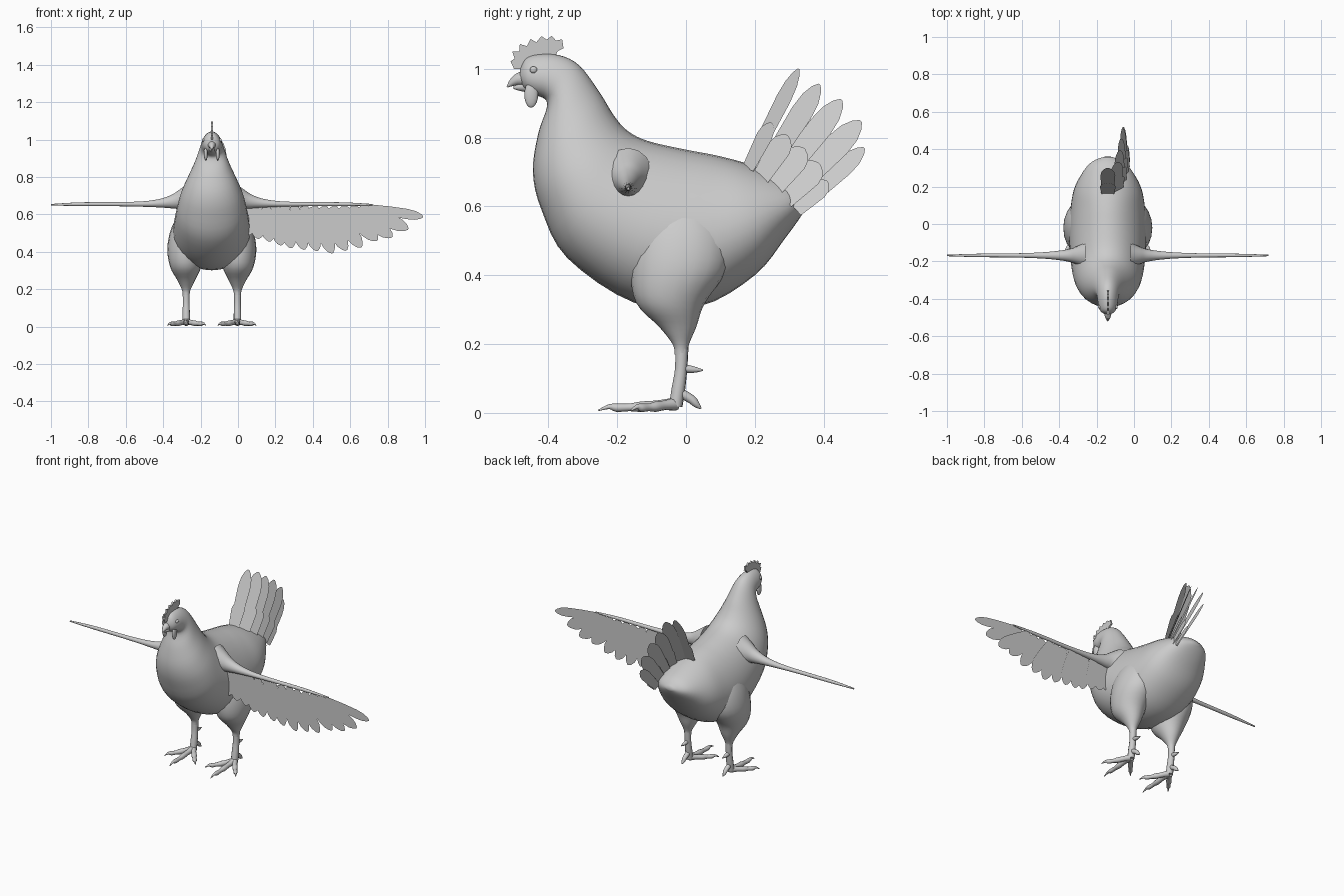
import bpy, bmesh, math
from mathutils import Vector

if "Cube" in bpy.data.objects:
    bpy.data.objects.remove(bpy.data.objects["Cube"])

CENTRE = -0.14  # the bird's own plane of symmetry
grey = bpy.data.materials.new("light_grey")
grey.use_nodes = True
grey.diffuse_color = (0.6, 0.6, 0.6, 1)
grey.node_tree.nodes["Principled BSDF"].inputs["Base Color"].default_value = (0.6, 0.6, 0.6, 1)


def finish(bm, name, mirror=False, smooth=True):
    bmesh.ops.recalc_face_normals(bm, faces=bm.faces)
    mesh = bpy.data.meshes.new(name)
    bm.to_mesh(mesh)
    bm.free()
    mesh.materials.append(grey)
    ob = bpy.data.objects.new(name, mesh)
    ob.location.x = CENTRE
    bpy.context.collection.objects.link(ob)
    if mirror:
        ob.modifiers.new("Mirror", "MIRROR")
    if smooth:
        bpy.ops.object.select_all(action="DESELECT")
        ob.select_set(True)
        bpy.context.view_layer.objects.active = ob
        bpy.ops.object.shade_smooth_by_angle(angle=math.radians(50))
    return ob


def catmull(rows, steps):
    """Smooth interpolation through rows of numbers."""
    ext = [rows[0]] + list(rows) + [rows[-1]]
    out = []
    for i in range(len(rows) - 1):
        a, b, c, d = ext[i:i + 4]
        for s in range(steps):
            t = s / steps
            out.append([0.5 * (2 * q + (r - p) * t + (2 * p - 5 * q + 4 * r - w) * t * t
                               + (3 * q - p - 3 * r + w) * t ** 3)
                        for p, q, r, w in zip(a, b, c, d)])
    return out + [list(rows[-1])]


def loft(bm, rings, sides=16, egg=0.0):
    """Skin a list of (centre, across, up) ellipses and cap the ends."""
    loops = []
    for centre, across, up in rings:
        loop = []
        for k in range(sides):
            a = math.tau * k / sides
            x = math.sin(a) * (1 - egg * math.cos(a))
            loop.append(bm.verts.new(centre + across * x + up * math.cos(a)))
        loops.append(loop)
    for lo, hi in zip(loops, loops[1:]):
        for k in range(sides):
            n = (k + 1) % sides
            bm.faces.new((lo[k], lo[n], hi[n], hi[k]))
    bm.faces.new(loops[0])
    bm.faces.new(loops[-1])


def tube(bm, rows, steps=3, sides=10):
    """Round tapering tube through rows of x, y, z, radius."""
    pts = catmull(rows, steps)
    rings = []
    for i, p in enumerate(pts):
        d = Vector(pts[min(i + 1, len(pts) - 1)][:3]) - Vector(pts[max(i - 1, 0)][:3])
        side = d.orthogonal() if abs(d.z) > 0.9 * d.length else d.cross(Vector((0, 0, 1)))
        side.normalize()
        up = side.cross(d).normalized()
        rings.append((Vector(p[:3]), side * p[3], up * p[3]))
    loft(bm, rings, sides)


def ball(bm, centre, size):
    geom = bmesh.ops.create_uvsphere(bm, u_segments=16, v_segments=10, radius=1)
    bmesh.ops.scale(bm, vec=size, verts=geom["verts"])
    bmesh.ops.translate(bm, vec=centre, verts=geom["verts"])


def feather(bm, root, tip, across, width, root_width=0.6):
    """Flat leaf-shaped blade from root to tip."""
    root, tip = Vector(root), Vector(tip)
    across = Vector(across).normalized() * width / 2
    outline = [(0, root_width), (0.4, 0.9), (0.7, 1), (0.85, 0.85), (0.95, 0.5), (1, 0.12)]
    edge = [root.lerp(tip, t) + across * w for t, w in outline]
    edge += [root.lerp(tip, t) - across * w for t, w in reversed(outline)]
    bm.faces.new([bm.verts.new(p) for p in edge])


# Body, neck and head: top y, z / bottom y, z / half width
stations = [
    (-0.482, 1.0, -0.482, 0.965, 0.016), (-0.465, 1.03, -0.468, 0.94, 0.038),
    (-0.43, 1.042, -0.442, 0.925, 0.05), (-0.37, 1.04, -0.41, 0.912, 0.056),
    (-0.31, 1.01, -0.405, 0.885, 0.066), (-0.25, 0.93, -0.43, 0.81, 0.095),
    (-0.21, 0.865, -0.445, 0.7, 0.135), (-0.17, 0.82, -0.42, 0.59, 0.168),
    (-0.11, 0.79, -0.345, 0.45, 0.19), (0, 0.765, -0.15, 0.32, 0.205),
    (0.08, 0.75, 0.04, 0.31, 0.2), (0.16, 0.73, 0.2, 0.4, 0.18),
    (0.25, 0.7, 0.29, 0.51, 0.135), (0.32, 0.67, 0.34, 0.58, 0.085),
    (0.358, 0.635, 0.36, 0.615, 0.02)]
bm = bmesh.new()
rings = []
for ty, tz, by, bz, w in catmull(stations, 4):
    top, bottom = Vector((0, ty, tz)), Vector((0, by, bz))
    rings.append(((top + bottom) / 2, Vector((w, 0, 0)), (top - bottom) / 2))
loft(bm, rings, 32, egg=0.14)
finish(bm, "body")

# Thighs: z, y, y radius, x, x radius
bm = bmesh.new()
thigh = [(0.17, -0.014, 0.019, 0.137, 0.018), (0.2, -0.015, 0.024, 0.137, 0.024),
         (0.25, -0.024, 0.054, 0.137, 0.048), (0.32, -0.045, 0.1, 0.14, 0.083),
         (0.42, -0.02, 0.14, 0.14, 0.098), (0.53, -0.01, 0.13, 0.13, 0.085),
         (0.64, -0.01, 0.07, 0.11, 0.045)]
loft(bm, [(Vector((x, y, z)), Vector((rx, 0, 0)), Vector((0, ry, 0)))
          for z, y, ry, x, rx in catmull(thigh, 4)], 20)
finish(bm, "thighs", mirror=True)

# Shanks, spurs and toes
bm = bmesh.new()
tube(bm, [(0.137, -0.012, 0.2, 0.02), (0.137, -0.014, 0.13, 0.018),
          (0.137, -0.022, 0.07, 0.02), (0.137, -0.03, 0.02, 0.02)])
tube(bm, [(0.137, -0.01, 0.13, 0.012), (0.137, 0.02, 0.126, 0.01), (0.137, 0.05, 0.124, 0.002)])
tube(bm, [(0.137, -0.02, 0.06, 0.014), (0.137, 0.015, 0.04, 0.013),
          (0.137, 0.03, 0.025, 0.01), (0.137, 0.044, 0.012, 0.002)])
for dx, dy in ((0, -0.225), (0.1, -0.13), (-0.105, -0.13)):
    def along(t, z, r):
        return (0.137 + dx * t, -0.03 + dy * t, z, r)
    tube(bm, [along(0, 0.026, 0.019), along(0.25, 0.022, 0.014), along(0.45, 0.018, 0.015),
              along(0.6, 0.016, 0.011), along(0.76, 0.015, 0.012), along(0.86, 0.018, 0.007),
              along(1, 0.007, 0.002)])
finish(bm, "legs_and_feet", mirror=True)

# Wing arms: x, z, z radius, y radius
bm = bmesh.new()
arm = [(0.12, 0.68, 0.09, 0.075), (0.17, 0.68, 0.055, 0.047), (0.21, 0.67, 0.038, 0.034),
       (0.27, 0.661, 0.024, 0.024), (0.36, 0.656, 0.015, 0.016), (0.5, 0.655, 0.011, 0.011),
       (0.7, 0.655, 0.01, 0.009), (0.86, 0.652, 0.004, 0.004)]
loft(bm, [(Vector((x, -0.168, z)), Vector((0, ry, 0)), Vector((0, 0, rz)))
          for x, z, rz, ry in catmull(arm, 4)], 16)
finish(bm, "wing_arms", mirror=True)

# Left wing feathers, fanning from hanging to outstretched
tips = [(0.06, 0.49), (0.11, 0.47), (0.17, 0.455), (0.23, 0.435), (0.285, 0.42), (0.355, 0.412),
        (0.425, 0.405), (0.505, 0.393), (0.58, 0.408), (0.66, 0.425), (0.745, 0.462),
        (0.825, 0.48), (0.91, 0.522), (0.99, 0.587)]
bm = bmesh.new()
for i, (x, z) in enumerate(tips):
    t = i / (len(tips) - 1)
    y = -0.168 + 0.003 * (i % 3 - 1)
    root = Vector((0.05 + 0.65 * t - CENTRE, y, 0.65 - 0.012 * t))
    tip = Vector((x - CENTRE, y, z))
    d = tip - root
    feather(bm, root, tip, (d.z, 0, -d.x), 0.075 if t < 1 else 0.055)
finish(bm, "left_wing_feathers", smooth=False)

# Tail: one upright feather across the middle, the rest fanned down the left side
quills = [((0.0, 0.16, 0.71), (0.0, 0.3, 1.012)), ((0.05, 0.18, 0.71), (0.045, 0.328, 1.0)),
          ((0.075, 0.215, 0.68), (0.055, 0.388, 0.955)), ((0.09, 0.25, 0.65), (0.065, 0.452, 0.91)),
          ((0.1, 0.285, 0.62), (0.075, 0.508, 0.848)), ((0.105, 0.32, 0.59), (0.08, 0.518, 0.77))]
long_bm, short_bm = bmesh.new(), bmesh.new()
for i, (root, tip) in enumerate(quills):
    root, tip = Vector(root), Vector(tip)
    d = tip - root
    across = Vector((1, 0, 0)) if i == 0 else Vector((0.5 / i, d.z, -d.y))
    feather(long_bm, root, tip, across, 0.08 if i < 5 else 0.06, 0.7)
    shift = Vector((0.006, 0, 0)) if i else Vector((0, -0.006, 0))
    feather(short_bm, root + shift, root.lerp(tip, 0.46) + shift, across, 0.085 if i < 5 else 0.06, 0.75)
finish(long_bm, "tail_feathers", smooth=False)
finish(short_bm, "tail_coverts", smooth=False)

# Comb: serrated upright plate
comb = [(-0.5, 1.0), (-0.51, 1.022), (-0.498, 1.03), (-0.505, 1.05), (-0.485, 1.05),
        (-0.483, 1.072), (-0.462, 1.066), (-0.452, 1.087), (-0.435, 1.077), (-0.42, 1.095),
        (-0.405, 1.085), (-0.39, 1.096), (-0.378, 1.082), (-0.36, 1.086), (-0.356, 1.06),
        (-0.372, 1.052), (-0.385, 1.03), (-0.43, 1.02), (-0.475, 1.0)]
bm = bmesh.new()
plate = bm.faces.new([bm.verts.new((-0.005, y, z)) for y, z in comb])
ext = bmesh.ops.extrude_face_region(bm, geom=[plate], use_keep_orig=True)
bmesh.ops.translate(bm, vec=(0.01, 0, 0), verts=[v for v in ext["geom"] if isinstance(v, bmesh.types.BMVert)])
finish(bm, "comb")

# Beak: upper hook and lower jaw
bm = bmesh.new()
tube(bm, [(0, -0.455, 0.972, 0.026), (0, -0.485, 0.97, 0.019),
          (0, -0.505, 0.96, 0.011), (0, -0.52, 0.947, 0.002)])
tube(bm, [(0, -0.455, 0.95, 0.02), (0, -0.485, 0.947, 0.011), (0, -0.502, 0.945, 0.003)])
finish(bm, "beak")

# Wattles and eyes
bm = bmesh.new()
ball(bm, (0.032, -0.45, 0.925), (0.01, 0.02, 0.038))
finish(bm, "wattles", mirror=True)
bm = bmesh.new()
ball(bm, (0.045, -0.443, 0.997), (0.008, 0.011, 0.01))
finish(bm, "eyes", mirror=True)
